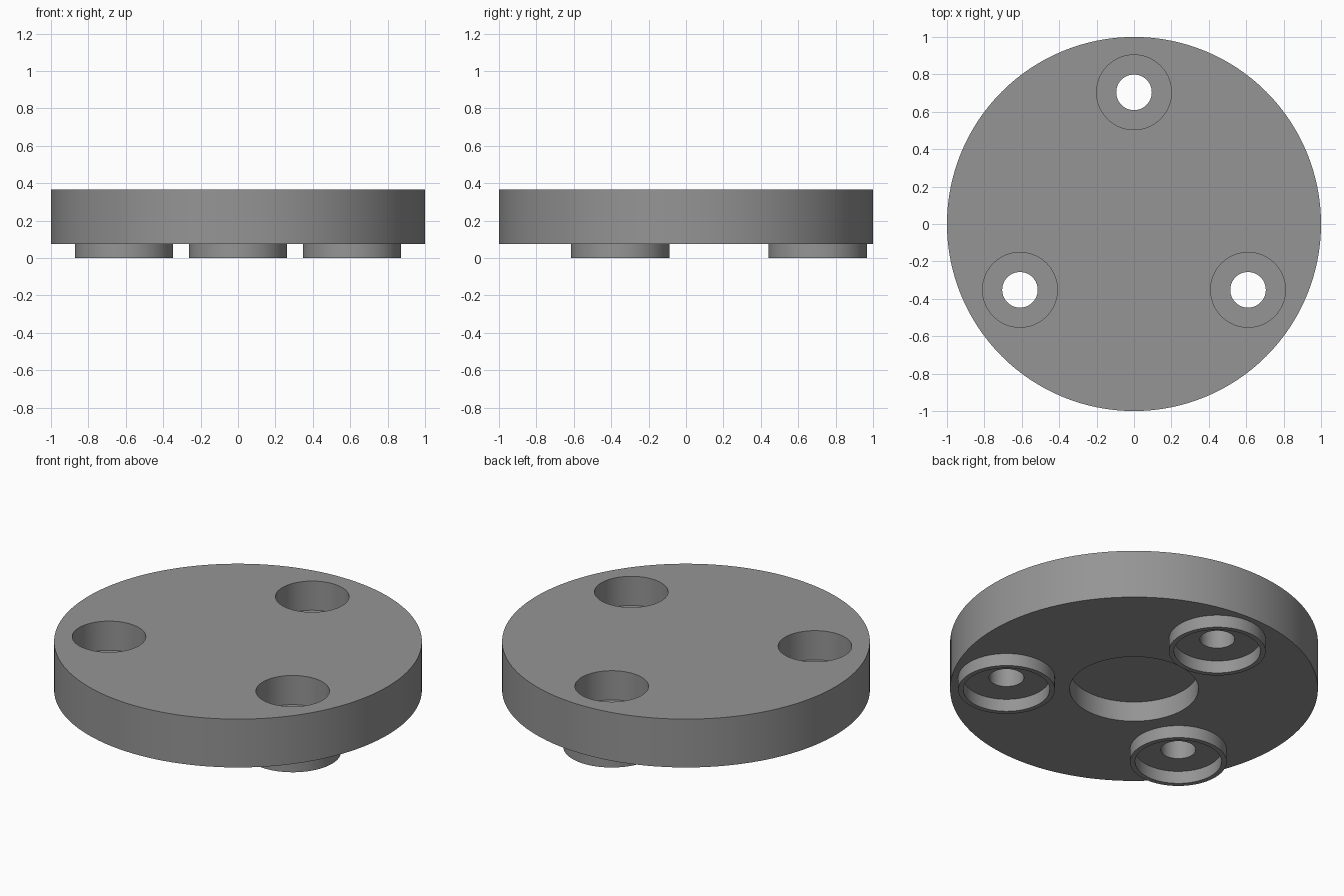
import bpy
import math

if "Cube" in bpy.data.objects:
    bpy.data.objects.remove(bpy.data.objects["Cube"])

DISC_BOTTOM, DISC_TOP = 0.075, 0.365
BOLT_RADIUS = 0.704

grey = bpy.data.materials.new("grey metal")
grey.diffuse_color = (0.30, 0.30, 0.30, 1)
grey.use_nodes = True
grey.node_tree.nodes["Principled BSDF"].inputs["Base Color"].default_value = grey.diffuse_color


def cylinder(name, radius, z0, z1, x=0, y=0, sides=96):
    bpy.ops.mesh.primitive_cylinder_add(
        vertices=sides, radius=radius, depth=z1 - z0, location=(x, y, (z0 + z1) / 2))
    obj = bpy.context.object
    obj.name = name
    obj.data.materials.append(grey)
    return obj


def combine(target, tool, operation):
    mod = target.modifiers.new(operation.lower(), 'BOOLEAN')
    mod.operation = operation
    mod.solver = 'EXACT'
    mod.object = tool
    bpy.context.view_layer.objects.active = target
    bpy.ops.object.modifier_apply(modifier=mod.name)
    bpy.data.objects.remove(tool, do_unlink=True)


# Main disc with a blind round pocket underneath
disc = cylinder("flange_disc", 1.0, DISC_BOTTOM, DISC_TOP, sides=128)
combine(disc, cylinder("pocket_cutter", 0.35, -0.1, 0.195), 'DIFFERENCE')

# Three bolt positions: rim boss below, counterbore above, through hole
for i in range(3):
    a = math.radians(90 + 120 * i)
    x, y = BOLT_RADIUS * math.cos(a), BOLT_RADIUS * math.sin(a)
    combine(disc, cylinder("boss", 0.263, 0, 0.12, x, y), 'UNION')
    combine(disc, cylinder("boss_cutter", 0.235, -0.1, DISC_BOTTOM, x, y), 'DIFFERENCE')
    combine(disc, cylinder("counterbore_cutter", 0.20, 0.19, 0.5, x, y), 'DIFFERENCE')
    combine(disc, cylinder("hole_cutter", 0.095, -0.1, 0.5, x, y, 64), 'DIFFERENCE')

# Smooth walls, crisp rims
bpy.ops.object.select_all(action='DESELECT')
disc.select_set(True)
bpy.context.view_layer.objects.active = disc
bpy.ops.object.shade_smooth_by_angle(angle=math.radians(30))
